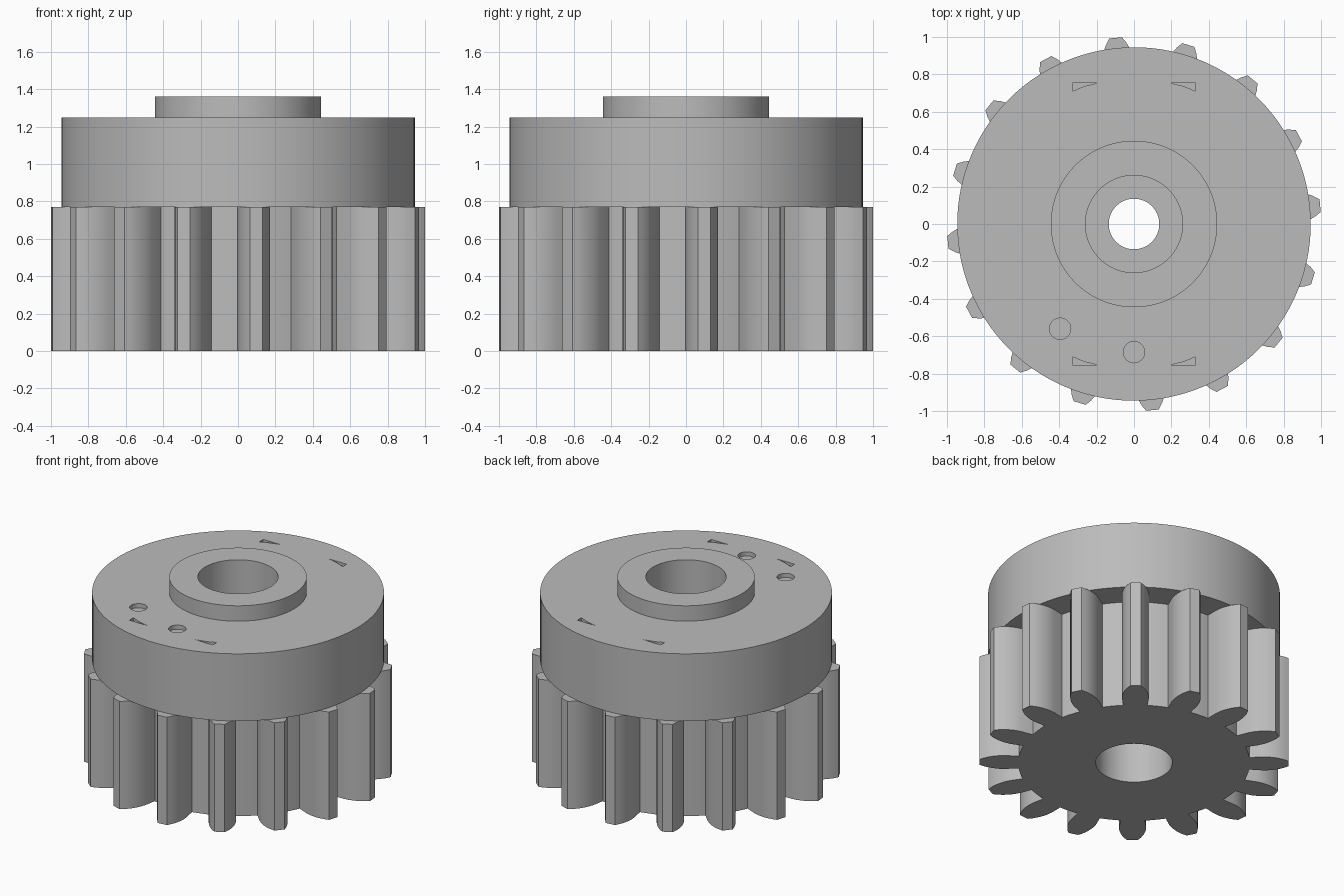
import bpy, bmesh, math
from mathutils import Vector

cube = bpy.data.objects.get("Cube")
if cube:
    bpy.data.objects.remove(cube, do_unlink=True)

TEETH = 16
GEAR_TOP, DISC_TOP, BOSS_TOP = 0.77, 1.25, 1.36

grey = bpy.data.materials.new("plain_grey")
grey.use_nodes = True
grey.diffuse_color = (0.5, 0.5, 0.5, 1)
grey.node_tree.nodes["Principled BSDF"].inputs["Base Color"].default_value = (0.5, 0.5, 0.5, 1)


def make_object(name, bm):
    bmesh.ops.recalc_face_normals(bm, faces=bm.faces)
    mesh = bpy.data.meshes.new(name)
    bm.to_mesh(mesh)
    bm.free()
    mesh.materials.append(grey)
    obj = bpy.data.objects.new(name, mesh)
    bpy.context.collection.objects.link(obj)
    return obj


def prism(name, outline, z0, z1):
    """Extrude a flat outline from z0 up to z1."""
    bm = bmesh.new()
    face = bm.faces.new([bm.verts.new((x, y, z0)) for x, y in outline])
    top = bmesh.ops.extrude_face_region(bm, geom=[face])
    moved = [v for v in top["geom"] if isinstance(v, bmesh.types.BMVert)]
    bmesh.ops.translate(bm, verts=moved, vec=(0, 0, z1 - z0))
    return make_object(name, bm)


def circle(r, n, cx=0, cy=0):
    return [(cx + r * math.cos(math.tau * i / n), cy + r * math.sin(math.tau * i / n))
            for i in range(n)]


def lathe(name, profile, n=128):
    """Revolve a closed (radius, height) profile about z."""
    bm = bmesh.new()
    rings = [[bm.verts.new((x, y, z)) for x, y in circle(r, n)] for r, z in profile]
    for a, b in zip(rings, rings[1:] + rings[:1]):
        for i in range(n):
            j = (i + 1) % n
            bm.faces.new((a[i], a[j], b[j], b[i]))
    return make_object(name, bm)


def cut(target, cutter):
    cutter.hide_render = True
    mod = target.modifiers.new("cut", "BOOLEAN")
    mod.operation = "DIFFERENCE"
    mod.solver = "EXACT"
    mod.object = cutter
    bpy.context.view_layer.objects.active = target
    bpy.ops.object.modifier_apply(modifier=mod.name)
    bpy.data.objects.remove(cutter, do_unlink=True)


# Tooth flank as (radius, half width), radial near the root and bulging to the tip
flank = [(0.746, 0.078), (0.83, 0.087), (0.87, 0.086), (0.91, 0.078),
         (0.94, 0.068), (0.97, 0.054), (1.0, 0.034)]
outline = []
for k in range(TEETH):
    ang = math.tau * (k + 0.25) / TEETH
    out, side = Vector((math.cos(ang), math.sin(ang))), Vector((-math.sin(ang), math.cos(ang)))
    outline += [tuple(out * r - side * h) for r, h in flank]
    outline += [tuple(out * r + side * h) for r, h in reversed(flank)]
    # rounded gap floor up to the next tooth
    mid = ang + math.pi / TEETH
    outline += [(0.75 * math.cos(mid + d), 0.75 * math.sin(mid + d)) for d in (-0.04, 0.04)]

gear = prism("toothed_pinion", outline, 0, GEAR_TOP)
cut(gear, prism("pinion_bore", circle(0.248, 96), -0.1, 0.4))
cut(gear, prism("shaft_hole", circle(0.135, 96), 0.2, 1))

# Clutch disc with raised boss and stepped bore
disc = lathe("disc_and_boss", [
    (0.135, GEAR_TOP), (0.945, GEAR_TOP), (0.945, DISC_TOP), (0.445, DISC_TOP),
    (0.445, BOSS_TOP), (0.26, BOSS_TOP), (0.26, 0.95), (0.135, 0.95)])

# Shallow round dimples
for x, y in ((-0.395, -0.56), (0, -0.685)):
    cut(disc, prism("dimple", circle(0.057, 32, x, y), DISC_TOP - 0.03, DISC_TOP + 0.05))

# Tapered arrow pockets, mirrored front to back and side to side
for sx in (-1, 1):
    for sy in (-1, 1):
        wedge = [(0.19, 0.755), (0.33, 0.755), (0.33, 0.71), (0.265, 0.737)]
        cut(disc, prism("arrow_pocket", [(sx * x, sy * y) for x, y in wedge],
                        DISC_TOP - 0.02, DISC_TOP + 0.05))

# Smooth the curved walls, keep the edges crisp
for obj in (gear, disc):
    bpy.ops.object.select_all(action="DESELECT")
    obj.select_set(True)
    bpy.context.view_layer.objects.active = obj
    bpy.ops.object.shade_smooth_by_angle(angle=math.radians(25))
